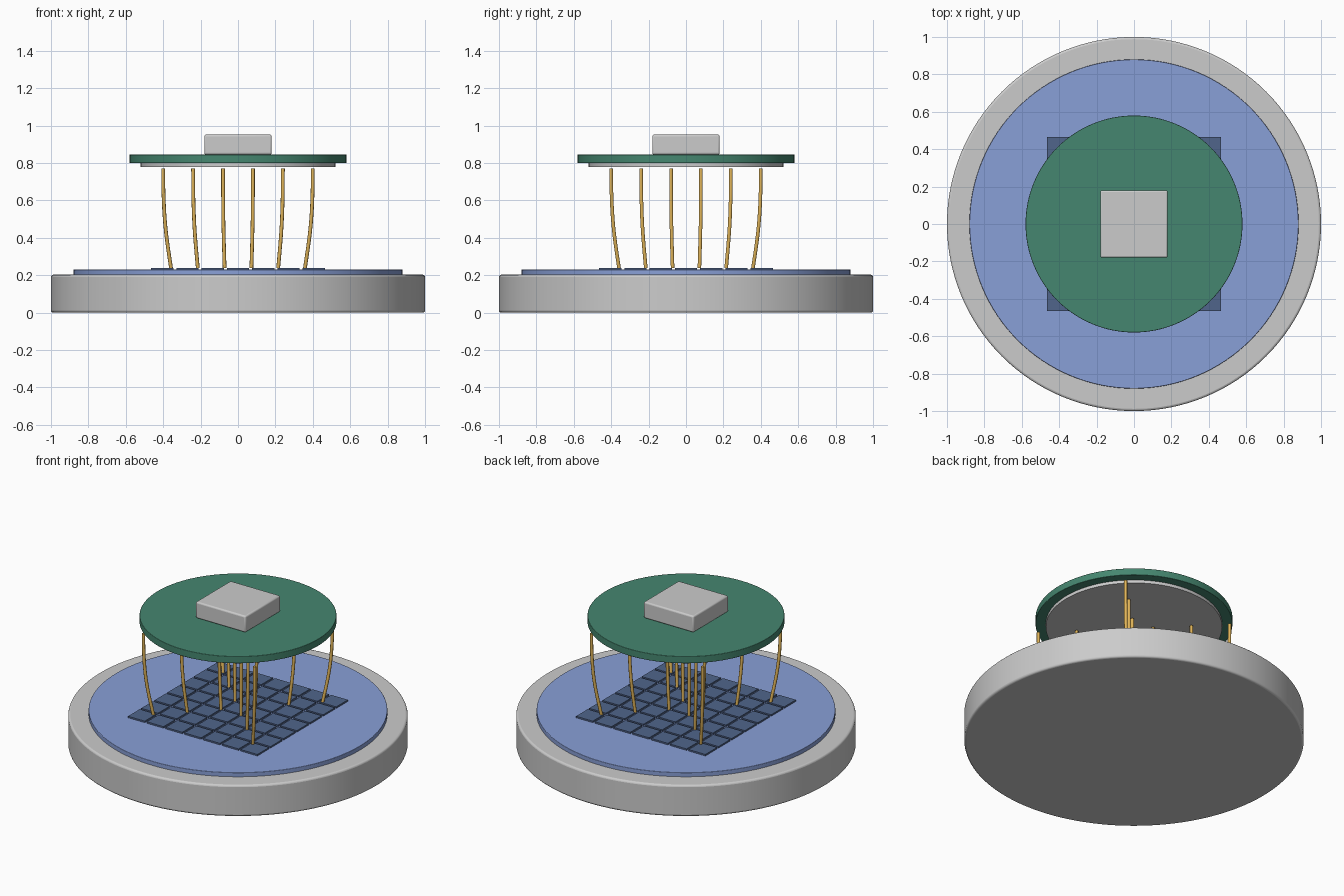
import bpy, math

if "Cube" in bpy.data.objects:
    bpy.data.objects.remove(bpy.data.objects["Cube"])


def material(name, rgb):
    m = bpy.data.materials.new(name)
    m.diffuse_color = (*rgb, 1)
    m.use_nodes = True
    m.node_tree.nodes["Principled BSDF"].inputs["Base Color"].default_value = m.diffuse_color
    return m


BLUE = material("wafer_blue", (0.25, 0.35, 0.68))
NAVY = material("die_navy", (0.08, 0.13, 0.26))
GREEN = material("board_green", (0.06, 0.24, 0.16))
GOLD = material("needle_gold", (0.75, 0.46, 0.10))


def finish(o, name, mat=None, bevel=0.0):
    o.name = name
    if mat:
        o.data.materials.append(mat)
    bpy.ops.object.shade_smooth_by_angle(angle=math.radians(35))
    if bevel:
        b = o.modifiers.new("bevel", 'BEVEL')
        b.width = bevel
        b.segments = 3
        b.limit_method = 'ANGLE'
    return o


def disc(name, r, z0, z1, mat=None, bevel=0.0):
    bpy.ops.mesh.primitive_cylinder_add(vertices=128, radius=r, depth=z1 - z0,
                                        location=(0, 0, (z0 + z1) / 2))
    return finish(bpy.context.object, name, mat, bevel)


def box(name, x, y, z0, z1, w, mat=None, bevel=0.0):
    bpy.ops.mesh.primitive_cube_add(size=1, location=(x, y, (z0 + z1) / 2))
    o = bpy.context.object
    o.scale = (w, w, z1 - z0)
    bpy.ops.object.transform_apply(location=False, rotation=False, scale=True)
    return finish(o, name, mat, bevel)


# Chuck and wafer
disc("chuck", 1.0, 0.0, 0.203, bevel=0.012)
disc("wafer", 0.88, 0.2, 0.23, BLUE, 0.003)

# 7 x 7 grid of dies
for i in range(-3, 4):
    for j in range(-3, 4):
        box(f"die_{i + 3}_{j + 3}", i * 0.135, j * 0.135, 0.226, 0.24, 0.12, NAVY)

# Probe card: stiffener, circuit board, connector block
disc("stiffener_plate", 0.52, 0.78, 0.80)
disc("probe_board", 0.58, 0.80, 0.845, GREEN, 0.003)
box("connector_block", 0, 0, 0.845, 0.952, 0.36, bevel=0.01)

# Bent probe needles along both diagonals
for sx in (-1, 1):
    for sy in (-1, 1):
        for k, d in enumerate((0.08, 0.24, 0.40)):
            cu = bpy.data.curves.new("needle", 'CURVE')
            cu.dimensions = '3D'
            cu.bevel_depth = 0.01
            cu.bevel_resolution = 3
            cu.use_fill_caps = True
            cu.resolution_u = 12
            sp = cu.splines.new('BEZIER')
            sp.bezier_points.add(1)
            path = [(1.0, 0.77), (1.0, 0.50), (0.96, 0.41), (0.895, 0.238)]
            a, h1, h2, b = [(sx * d * f, sy * d * f, z) for f, z in path]
            p, q = sp.bezier_points
            for pt in (p, q):
                pt.handle_left_type = pt.handle_right_type = 'FREE'
            p.co, p.handle_left, p.handle_right = a, a, h1
            q.co, q.handle_left, q.handle_right = b, h2, b
            o = bpy.data.objects.new(f"needle_{sx}_{sy}_{k}", cu)
            cu.materials.append(GOLD)
            bpy.context.collection.objects.link(o)
